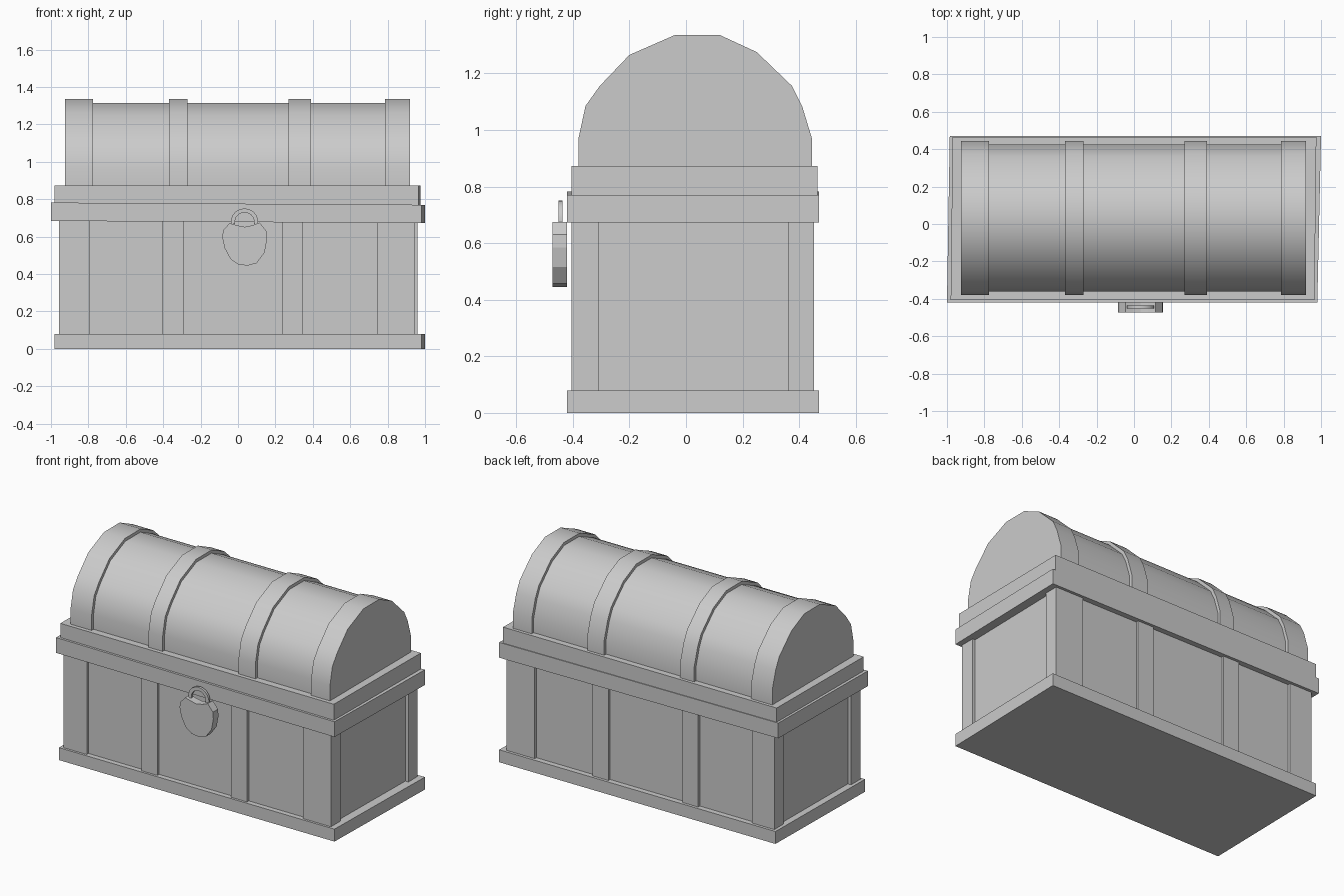
import bpy, math

if "Cube" in bpy.data.objects:
    bpy.data.objects.remove(bpy.data.objects["Cube"])


def add_mesh(name, verts, faces, smooth=False):
    me = bpy.data.meshes.new(name)
    me.from_pydata(verts, [], faces)
    ob = bpy.data.objects.new(name, me)
    bpy.context.collection.objects.link(ob)
    bpy.ops.object.select_all(action='DESELECT')
    ob.select_set(True)
    bpy.context.view_layer.objects.active = ob
    # consistent outward normals
    bpy.ops.object.mode_set(mode='EDIT')
    bpy.ops.mesh.select_all(action='SELECT')
    bpy.ops.mesh.normals_make_consistent(inside=False)
    bpy.ops.object.mode_set(mode='OBJECT')
    if smooth:
        bpy.ops.object.shade_smooth_by_angle(angle=math.radians(35))
    return ob


def loft(name, a, b, smooth=False):
    """Solid between two matching outlines."""
    n = len(a)
    sides = [(i, (i + 1) % n, n + (i + 1) % n, n + i) for i in range(n)]
    caps = [tuple(range(n)), tuple(range(n, 2 * n))]
    return add_mesh(name, a + b, sides + caps, smooth)


def slab(name, plan, z0, z1, tilt=0):
    return loft(name, [(x, y, z0 + tilt * x) for x, y in plan],
                [(x, y, z1 + tilt * x) for x, y in plan])


def rect(x0, x1, y0, y1):
    return [(x0, y0), (x1, y0), (x1, y1), (x0, y1)]


# Base plinth, body, rim and lid lip (slightly hand-skewed)
slab("base_plinth", [(-.98, -.42), (.98, -.42), (1, .47), (-.965, .47)], 0, .08)
slab("body", [(-.935, -.387), (.925, -.387), (.94, .435), (-.925, .435)], .07, .7)
slab("body_rim", [(-1, -.42), (.98, -.42), (1, .47), (-.985, .47)], .678, .776, -.006)
slab("lid_lip", [(-.98, -.405), (.965, -.405), (.975, .465), (-.97, .465)], .765, .873)

# Corner posts and wall straps
posts = {
    "front_left": (-.957, -.792, -.405, -.31), "front_right": (.745, .945, -.405, -.31),
    "back_left": (-.945, -.785, .36, .452), "back_right": (.76, .96, .36, .452),
}
for key, r in posts.items():
    slab("corner_post_" + key, rect(*r), .07, .69)
for i, (x0, x1) in enumerate([(-.403, -.29), (.235, .348)]):
    slab(f"front_strap_{i}", rect(x0, x1, -.405, -.37), .07, .69)
    slab(f"back_strap_{i}", rect(x0, x1, .42, .452), .07, .69)

# Domed lid and the bands across it
arch = [(-.38, .865), (-.38, .97), (-.355, 1.085), (-.305, 1.155), (-.2, 1.265),
        (-.04, 1.335), (.12, 1.335), (.25, 1.275), (.375, 1.155), (.41, 1.085),
        (.445, .97), (.445, .865)]


def dome(name, x0, x1, scale=1.0):
    p = [(.033 + (y - .033) * scale, .865 + (z - .865) * (1 - (1 - scale) * .9))
         for y, z in arch]
    loft(name, [(x0, y, z) for y, z in p], [(x1, y, z) for y, z in p], True)


dome("lid_dome", -.915, .91, .953)
for i, (x0, x1) in enumerate([(-.925, -.775), (-.37, -.27), (.27, .39), (.785, .92)]):
    dome(f"lid_band_{i}", x0, x1)

# Padlock body
lock = [(-.045, .672), (-.078, .635), (-.085, .6), (-.072, .54), (-.04, .48), (0, .452),
        (.05, .445), (.1, .458), (.142, .515), (.155, .585), (.152, .63), (.115, .675),
        (.075, .66), (.035, .652), (-.005, .66)]
loft("padlock_body", [(x, -.472, z) for x, z in lock], [(x, -.42, z) for x, z in lock])

# Padlock shackle: flat half ring
verts, faces, N = [], [], 10
for i in range(N + 1):
    t = math.radians(-10 + 200 * i / N)
    for r, y in [(.052, -.451), (.074, -.451), (.074, -.436), (.052, -.436)]:
        verts.append((.035 + r * math.cos(t), y, .677 + r * math.sin(t)))
for i in range(N):
    for k in range(4):
        a, b = 4 * i + k, 4 * i + (k + 1) % 4
        faces.append((a, b, b + 4, a + 4))
faces += [(0, 1, 2, 3), tuple(4 * N + k for k in range(4))]
add_mesh("padlock_shackle", verts, faces, True)
